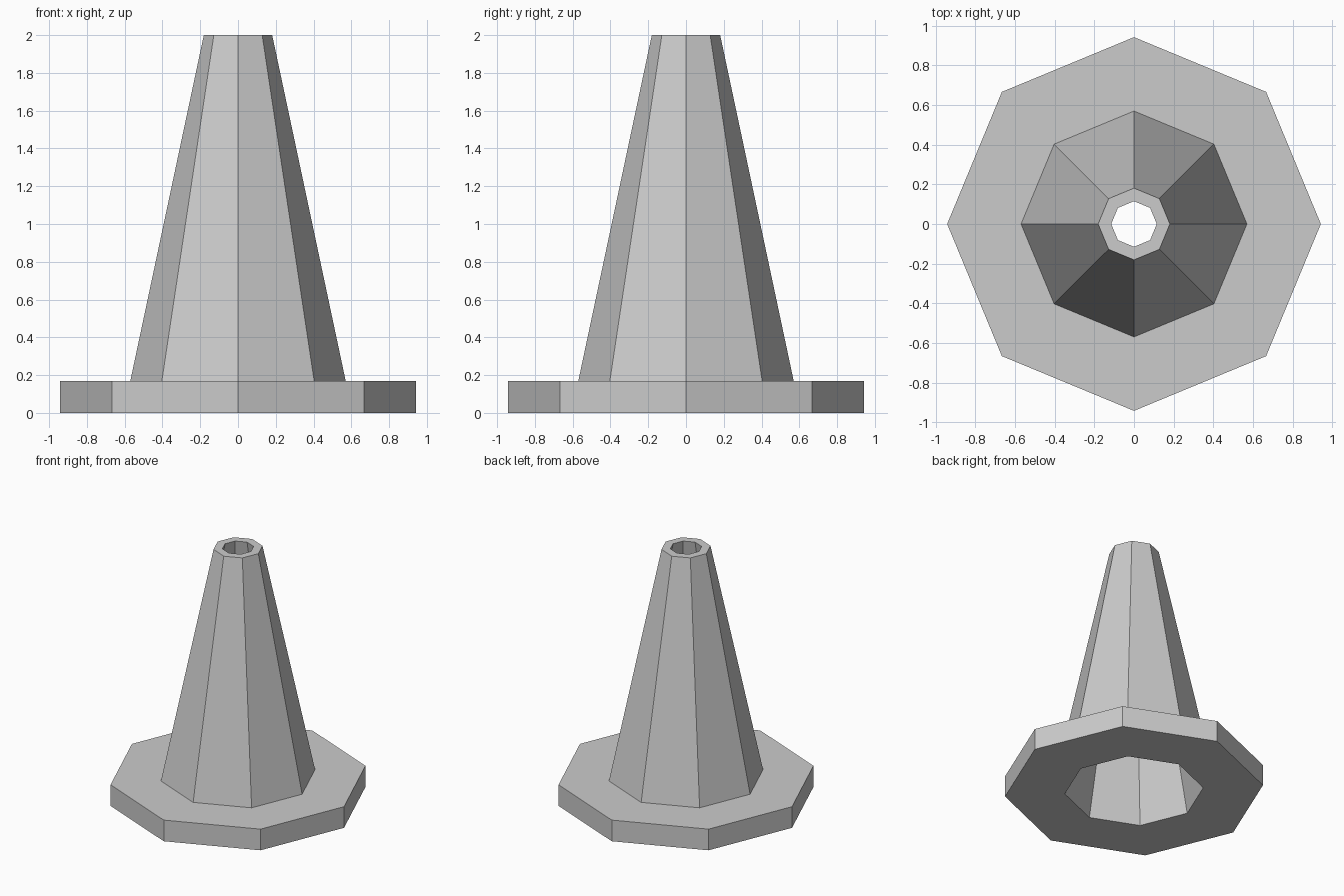
import bpy, bmesh
from math import cos, sin, tau

if "Cube" in bpy.data.objects:
    bpy.data.objects.remove(bpy.data.objects["Cube"])

SIDES = 8


def lathe(name, profile):
    """Revolve a closed (radius, z) profile into a faceted ring."""
    bm = bmesh.new()
    rings = [[bm.verts.new((r * cos(tau * i / SIDES), r * sin(tau * i / SIDES), z))
              for i in range(SIDES)] for r, z in profile]
    for k, ring in enumerate(rings):
        upper = rings[(k + 1) % len(rings)]
        for i in range(SIDES):
            j = (i + 1) % SIDES
            bm.faces.new((ring[i], ring[j], upper[j], upper[i]))
    bmesh.ops.recalc_face_normals(bm, faces=bm.faces[:])
    mesh = bpy.data.meshes.new(name)
    bm.to_mesh(mesh)
    bm.free()
    obj = bpy.data.objects.new(name, mesh)
    bpy.context.collection.objects.link(obj)
    return obj


# Hollow cone with a flat base flange, open at both ends
lathe("traffic_cone", [
    (0.506, 0.0), (0.943, 0.0), (0.943, 0.17),   # flange underside and rim
    (0.57, 0.17), (0.181, 2.0),                  # flange top and outer wall
    (0.115, 2.0),                                # top lip, inner wall closes loop
])
